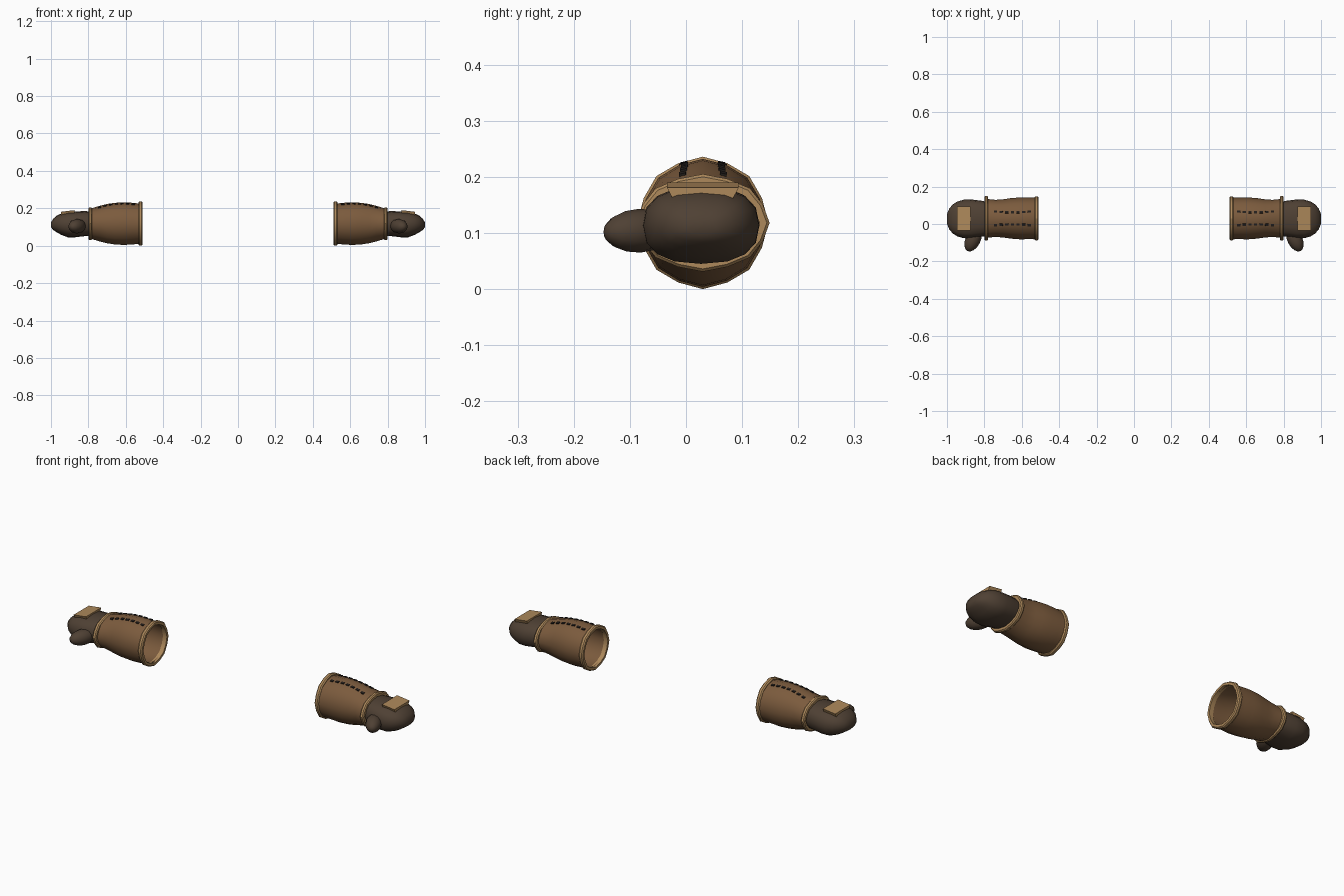
import bpy, bmesh, math
from mathutils import Matrix, Vector

if "Cube" in bpy.data.objects:
    bpy.data.objects.remove(bpy.data.objects["Cube"])


def material(name, rgb):
    m = bpy.data.materials.new(name)
    m.use_nodes = True
    m.diffuse_color = (*rgb, 1)
    bsdf = m.node_tree.nodes["Principled BSDF"]
    bsdf.inputs["Base Color"].default_value = (*rgb, 1)
    bsdf.inputs["Roughness"].default_value = 0.8
    return m


LEATHER = material("brown leather", (0.20, 0.105, 0.047))
TRIM = material("tan trim", (0.42, 0.25, 0.105))
GLOVE = material("dark glove", (0.078, 0.052, 0.034))
THREAD = material("black thread", (0.018, 0.014, 0.012))
CY, CZ, SIDES = 0.03, 0.118, 16
STEP = 2 * math.pi / SIDES


def finish(bm, name, mat, side, angle=50):
    """Turn a bmesh modelled on +x into an object on the given side."""
    bmesh.ops.transform(bm, matrix=Matrix.Diagonal((side, 1, 1, 1)), verts=bm.verts)
    bmesh.ops.recalc_face_normals(bm, faces=bm.faces)
    label = "left_" if side > 0 else "right_"
    mesh = bpy.data.meshes.new(label + name)
    bm.to_mesh(mesh)
    bm.free()
    mesh.materials.append(mat)
    ob = bpy.data.objects.new(label + name, mesh)
    bpy.context.collection.objects.link(ob)
    bpy.ops.object.select_all(action="DESELECT")
    ob.select_set(True)
    bpy.context.view_layer.objects.active = ob
    bpy.ops.object.shade_smooth_by_angle(angle=math.radians(angle))
    return ob


def loft(stations, closed=False, odd=1.0, power=1.0):
    """Stations are (x, centre y, centre z, y radius, z radius)."""
    bm = bmesh.new()
    rings = []
    for x, cy, cz, ry, rz in stations:
        ring = []
        for i in range(SIDES):
            s, c = math.sin(i * STEP), math.cos(i * STEP)
            k = odd if i % 2 else 1
            y = math.copysign(abs(s) ** power, s) * ry * k
            z = math.copysign(abs(c) ** power, c) * rz * k
            ring.append(bm.verts.new((x, cy + y, cz + z)))
        rings.append(ring)
    pairs = list(zip(rings, rings[1:]))
    if closed:
        pairs.append((rings[-1], rings[0]))
    else:
        bm.faces.new(rings[0])
        bm.faces.new(rings[-1])
    for a, b in pairs:
        for i in range(SIDES):
            j = (i + 1) % SIDES
            bm.faces.new((a[i], a[j], b[j], b[i]))
    return bm


# cuff outline: x, y radius, z radius
CUFF = [(0.52, 0.112, 0.106), (0.56, 0.111, 0.111), (0.61, 0.112, 0.114),
        (0.66, 0.108, 0.111), (0.70, 0.102, 0.105), (0.74, 0.099, 0.095),
        (0.79, 0.104, 0.08)]
ODD = 0.98


def cuff_top(x, dy):
    """Height of the upper cuff facets."""
    for (xa, ya, za), (xb, yb, zb) in zip(CUFF, CUFF[1:]):
        if xa <= x <= xb:
            t = (x - xa) / (xb - xa)
            ry, rz = ya + (yb - ya) * t, za + (zb - za) * t
            f = abs(dy) / (ry * math.sin(STEP) * ODD)
            return CZ + rz * (1 - f * (1 - ODD * math.cos(STEP)))


def ring_band(x, half, ry, rz, thick):
    """Band with a chamfered outer face."""
    profile = [(-half, thick), (-half, 0.005), (-half / 2, 0),
               (half / 2, 0), (half, 0.005), (half, thick)]
    return loft([(x + dx, CY, CZ, ry - d, rz - d) for dx, d in profile],
                closed=True, odd=0.975)


def stitches():
    bm = bmesh.new()
    for row in (-1, 1):
        for i in range(7):
            x = 0.56 + i * 0.03
            dy = row * (0.036 - 0.004 * math.sin(math.pi * i / 6))
            a, b = cuff_top(x - 0.008, dy), cuff_top(x + 0.008, dy)
            pitch = math.atan2(a - b, 0.016)
            roll = -row * 0.24
            place = (Matrix.Translation((x, CY + dy, (a + b) / 2))
                     @ Matrix.Rotation(pitch, 4, "Y") @ Matrix.Rotation(roll, 4, "X")
                     @ Matrix.Diagonal((0.017, 0.012, 0.008, 1)))
            bmesh.ops.create_cube(bm, size=1, matrix=place)
    return bm


def hand():
    stations = [(0.77, 0.028, 0.118, 0.088, 0.064), (0.82, 0.028, 0.118, 0.097, 0.067),
                (0.87, 0.027, 0.114, 0.104, 0.069), (0.91, 0.027, 0.113, 0.103, 0.068),
                (0.945, 0.027, 0.115, 0.093, 0.057), (0.97, 0.027, 0.116, 0.077, 0.044),
                (0.988, 0.027, 0.114, 0.055, 0.03), (0.999, 0.027, 0.112, 0.028, 0.014)]
    return loft(stations, power=0.82)


def thumb():
    axis = Vector((0.042, -0.085, -0.004)).normalized()
    place = (Matrix.Translation((0.86, -0.083, 0.104))
             @ axis.to_track_quat("Z", "Y").to_matrix().to_4x4()
             @ Matrix.Diagonal((0.04, 0.039, 0.069, 1)))
    bm = bmesh.new()
    bmesh.ops.create_uvsphere(bm, u_segments=12, v_segments=8, radius=1, matrix=place)
    return bm


def knuckle_plate():
    """Slab over the knuckles, sloping to the fingertips."""
    bm = bmesh.new()
    bmesh.ops.create_cube(bm, size=1, matrix=Matrix.Translation((0.91, CY, 0.176)))
    for v in bm.verts:
        outer, upper = v.co.x > 0.91, v.co.z > 0.176
        side = 1 if v.co.y > CY else -1
        v.co.x = 0.947 if outer else 0.874
        v.co.y = CY + side * (0.064 if upper else 0.052)
        v.co.z = (0.181 if outer else 0.19) if upper else 0.158
    return bm


for side in (1, -1):
    # hollow forearm cuff: outer wall out, inner wall back
    outer = [(x, CY, CZ, ry, rz) for x, ry, rz in CUFF]
    inner = [(x, CY, CZ, ry - 0.009, rz - 0.007) for x, ry, rz in reversed(CUFF)]
    finish(loft(outer + inner, closed=True, odd=ODD), "forearm_cuff", LEATHER, side)
    # edge bands
    finish(ring_band(0.5215, 0.0115, 0.117, 0.118, 0.018), "elbow_trim", TRIM, side, 30)
    finish(ring_band(0.790, 0.0105, 0.119, 0.087, 0.018), "wrist_trim", TRIM, side, 30)
    finish(stitches(), "cuff_stitches", THREAD, side, 30)
    # mitten
    finish(hand(), "glove_hand", GLOVE, side, 70)
    finish(thumb(), "glove_thumb", GLOVE, side, 70)
    finish(knuckle_plate(), "knuckle_plate", TRIM, side, 30)
